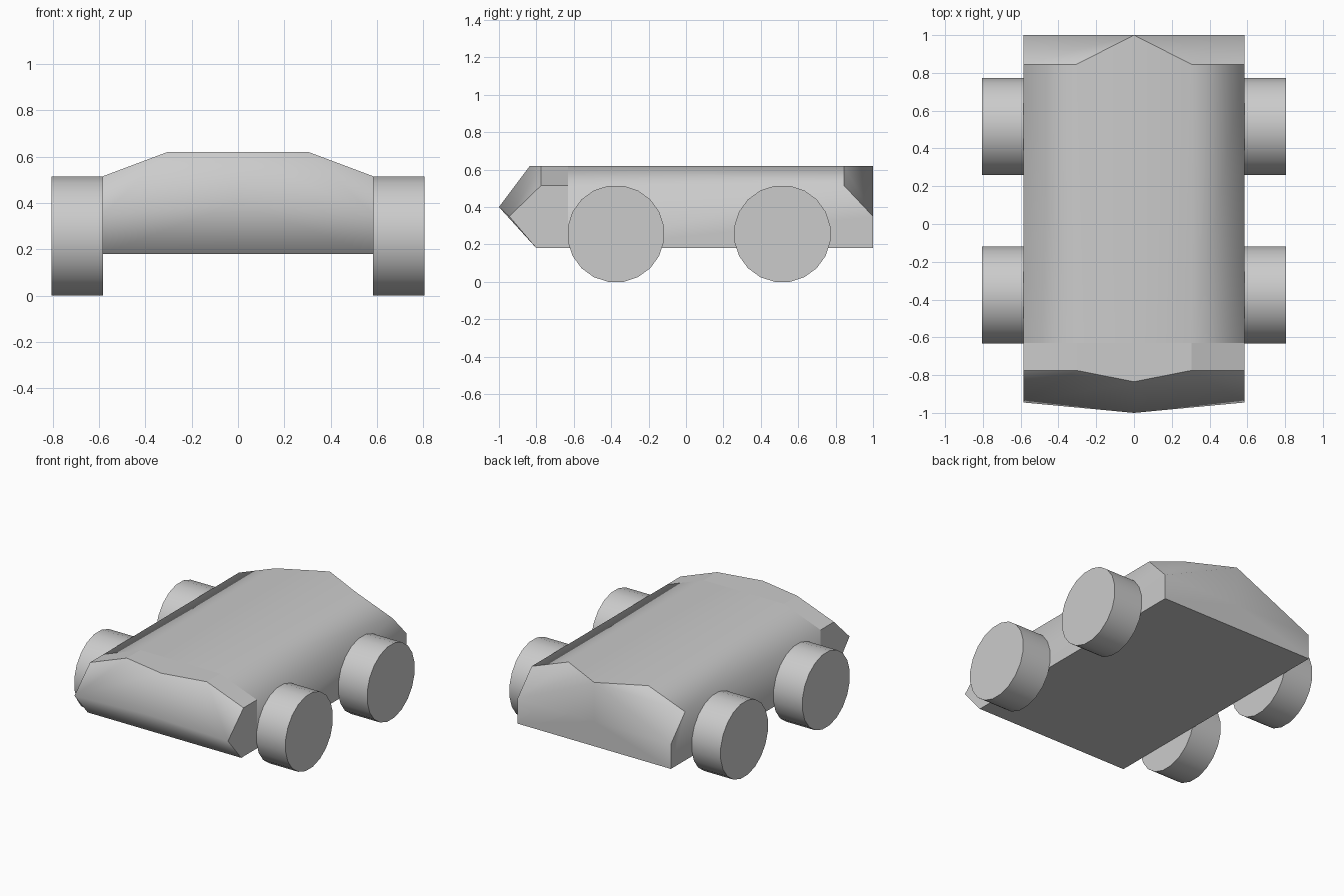
import bpy, bmesh, math

if "Cube" in bpy.data.objects:
    bpy.data.objects.remove(bpy.data.objects["Cube"])

# Body: a hull built from one set of half-section points per side
bm = bmesh.new()
cache = {}


def v(x, y, z):
    key = (round(x, 3), y, z)
    if key not in cache:
        cache[key] = bm.verts.new(key)
    return cache[key]


group = {}


def face(name, *pts):
    f = bm.faces.new(pts)
    f.smooth = name != "nose_hull"
    group[f] = name


for s in (1, -1):
    w, t = 0.585 * s, 0.305 * s
    # front end: roof tip, roof corner, shoulder, nose ridge, lower edge
    f0, f1, f2 = v(0, -.835, .62), v(t, -.775, .62), v(w, -.775, .515)
    n0, n1 = v(0, -1, .40), v(w, -.945, .35)
    b0, b1 = v(0, -.80, .18), v(w, -.80, .18)
    # section behind the nose
    m0, m1, m2, m3, m4 = (v(0, -.63, .62), v(t, -.63, .62), v(w, -.63, .515),
                          v(w, -.63, .18), v(0, -.63, .18))
    # rear end
    r0, r1, r2 = v(0, 1, .62), v(t, .845, .62), v(w, .845, .515)
    r3, r4, k3, k4 = v(w, 1, .35), v(w, 1, .18), v(0, 1, .35), v(0, 1, .18)

    # roof, shoulders and sides
    face("nose_hull", f0, f1, m1, m0)
    face("nose_hull", f1, f2, m2, m1)
    face("nose_hull", f2, n1, b1, m3, m2)
    face("hull", m0, m1, r1, r0)
    face("hull", m1, m2, r2, r1)
    face("hull", m2, m3, r4, r3, r2)
    # wedge nose
    face("nose", f0, f1, n1, n0)
    face("nose", f1, f2, n1)
    face("nose", n0, n1, b1, b0)
    # floor
    face("floor", b0, b1, m3, m4)
    face("floor", m4, m3, r4, k4)
    # tail, creased differently on each side
    face("tail", k3, r3, r4, k4)
    if s > 0:
        face("tail", r1, r2, r3)
        face("tail", r0, r1, r3)
        face("tail", r0, r3, k3)
    else:
        face("tail", r0, r1, r2)
        face("tail", r0, r2, r3)
        face("tail", r0, r3, k3)

# hard edges where the panels meet
for e in bm.edges:
    e.smooth = len({group[f] for f in e.link_faces}) == 1
bmesh.ops.recalc_face_normals(bm, faces=bm.faces)
mesh = bpy.data.meshes.new("body")
bm.to_mesh(mesh)
bm.free()
bpy.context.collection.objects.link(bpy.data.objects.new("body", mesh))


# Wheels
def wheel(name, x, y):
    bpy.ops.mesh.primitive_cylinder_add(vertices=20, radius=.26, depth=.222)
    o = bpy.context.object
    o.name = name
    o.rotation_euler = (math.radians(9), math.radians(90), 0)
    o.rotation_euler = (math.radians(0), math.radians(90), 0)
    for p in o.data.vertices:
        a, c, d = p.co
        q = math.radians(9)
        p.co = (a * math.cos(q) - c * math.sin(q), a * math.sin(q) + c * math.cos(q), d)
    o.location = (x, y, .257)
    bpy.ops.object.shade_smooth_by_angle(angle=math.radians(30))


for side, x in (("left", -.694), ("right", .694)):
    for end, y in (("front", -.375), ("rear", .515)):
        wheel(f"{end}_{side}_wheel", x, y)
